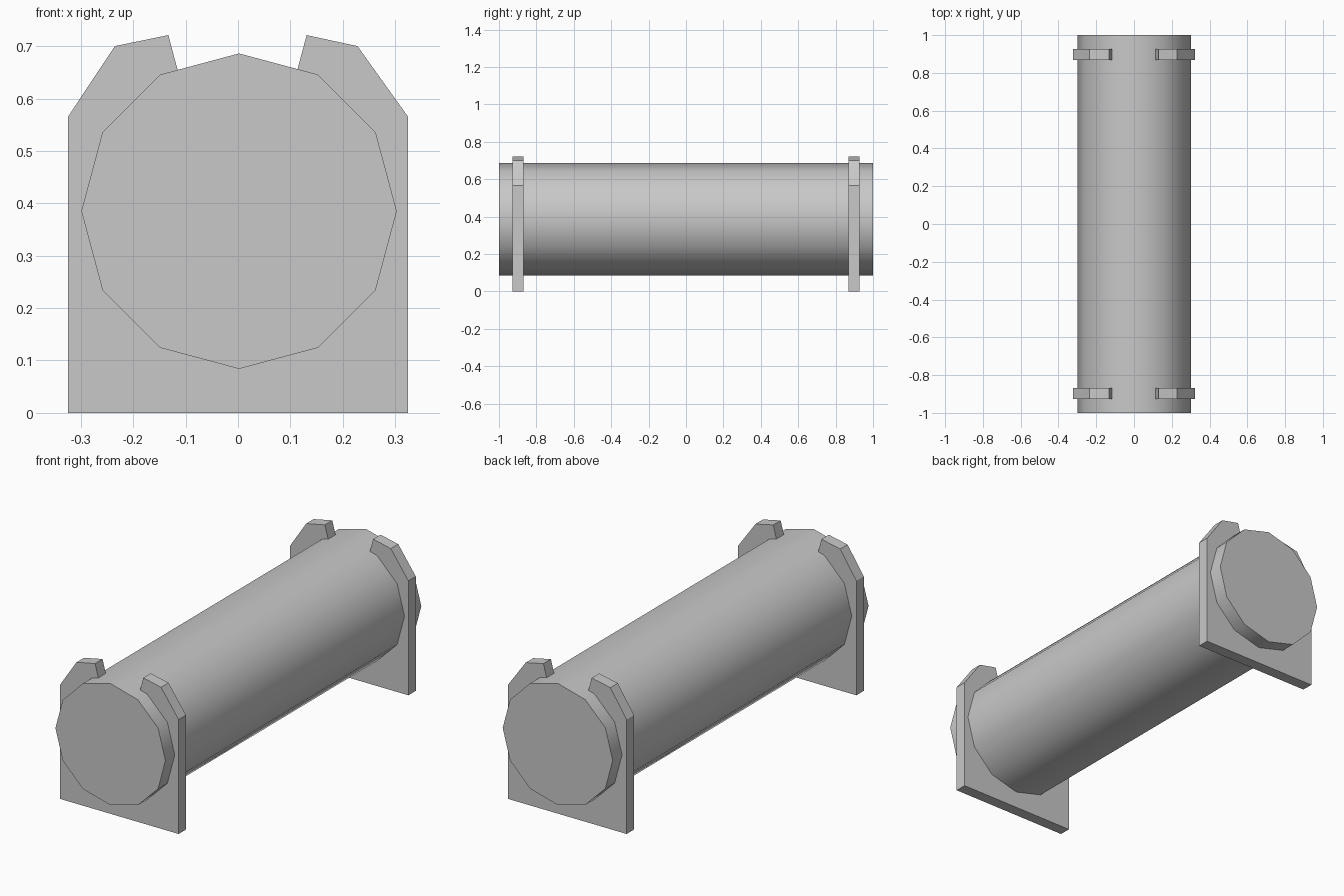
import bpy
import bmesh
from math import sin, cos, radians

cube = bpy.data.objects.get("Cube")
if cube:
    bpy.data.objects.remove(cube, do_unlink=True)

# Single grey material
grey = bpy.data.materials.new("plain grey")
grey.use_nodes = True
colour = (0.58, 0.58, 0.58, 1)
grey.diffuse_color = colour
grey.node_tree.nodes["Principled BSDF"].inputs["Base Color"].default_value = colour

SIDES = 12
RADIUS = 0.301
CENTRE_X, CENTRE_Z = 0.002, 0.385


def ring_point(degrees, radius):
    a = radians(degrees)
    return CENTRE_X + radius * cos(a), CENTRE_Z + radius * sin(a)


def extrude_profile(name, profile, y0, y1):
    """Extrude an x-z outline along y into a closed solid."""
    bm = bmesh.new()
    face = bm.faces.new([bm.verts.new((x, y0, z)) for x, z in profile])
    result = bmesh.ops.extrude_face_region(bm, geom=[face], use_keep_orig=True)
    moved = [v for v in result["geom"] if isinstance(v, bmesh.types.BMVert)]
    bmesh.ops.translate(bm, verts=moved, vec=(0, y1 - y0, 0))
    bmesh.ops.recalc_face_normals(bm, faces=bm.faces)
    mesh = bpy.data.meshes.new(name)
    bm.to_mesh(mesh)
    bm.free()
    mesh.materials.append(grey)
    obj = bpy.data.objects.new(name, mesh)
    bpy.context.collection.objects.link(obj)
    return obj


# Twelve-sided tank, smooth along its length with crisp flat ends
step = 360 / SIDES
tank = extrude_profile(
    "tank", [ring_point(i * step, RADIUS) for i in range(SIDES)], -1, 1)
bpy.ops.object.select_all(action="DESELECT")
tank.select_set(True)
bpy.context.view_layer.objects.active = tank
bpy.ops.object.shade_smooth_by_angle(angle=radians(40))

# Cradle outline: outer edge, open claws at the top, seat hugging the tank
left_claw = [(0.324, 0), (0.324, 0.566), (0.228, 0.7), (0.131, 0.721), (0.112, 0.65)]
right_claw = [(-0.114, 0.65), (-0.133, 0.721), (-0.235, 0.7), (-0.324, 0.566), (-0.324, 0)]
seat = [ring_point(60 - i * step, RADIUS - 0.006) for i in range(SIDES - 1)]
cradle = left_claw + seat + right_claw

for name, y in (("front_cradle", -0.898), ("back_cradle", 0.898)):
    extrude_profile(name, cradle, y - 0.029, y + 0.029)
